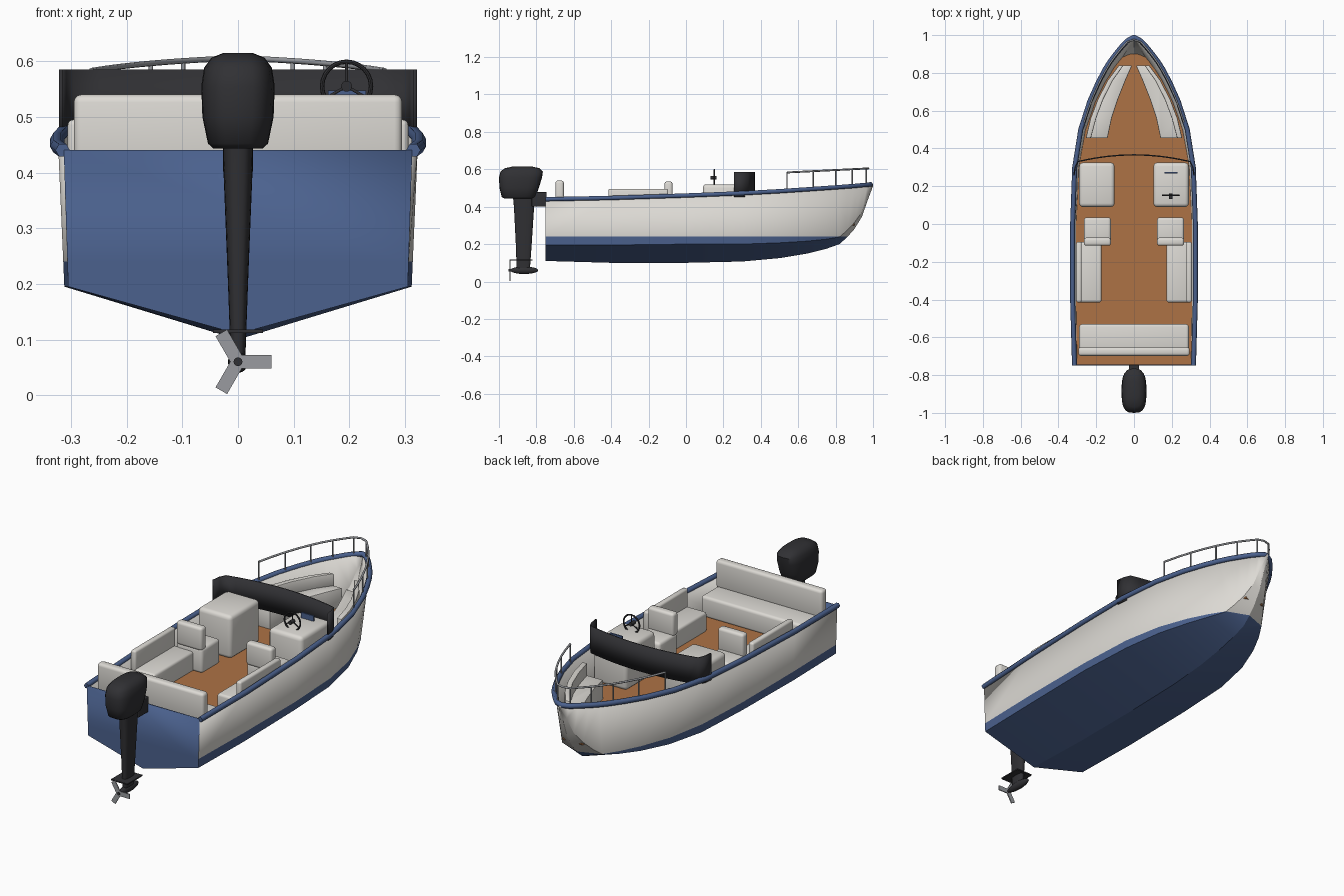
import bpy, bmesh, math
from mathutils import Vector, Matrix

if "Cube" in bpy.data.objects:
    bpy.data.objects.remove(bpy.data.objects["Cube"])


def mat(name, r, g, b):
    m = bpy.data.materials.new(name)
    m.diffuse_color = (r, g, b, 1)
    m.use_nodes = True
    m.node_tree.nodes["Principled BSDF"].inputs["Base Color"].default_value = m.diffuse_color
    return m


WHITE = mat("off_white", 0.72, 0.70, 0.66)
BLUE = mat("navy_blue", 0.07, 0.12, 0.27)
WOOD = mat("teak_wood", 0.42, 0.17, 0.06)
DARK = mat("charcoal", 0.03, 0.03, 0.034)
METAL = mat("grey_metal", 0.32, 0.33, 0.35)


def finish(name, bm, *mats, angle=35):
    me = bpy.data.meshes.new(name)
    bm.to_mesh(me)
    bm.free()
    ob = bpy.data.objects.new(name, me)
    bpy.context.collection.objects.link(ob)
    for m in mats:
        me.materials.append(m)
    bpy.ops.object.select_all(action='DESELECT')
    ob.select_set(True)
    bpy.context.view_layer.objects.active = ob
    bpy.ops.object.shade_smooth_by_angle(angle=math.radians(angle))
    return ob


def box(name, x0, x1, y0, y1, z0, z1, m, r=0.0):
    bm = bmesh.new()
    size = Vector((x1 - x0, y1 - y0, z1 - z0))
    mid = Vector((x0 + x1, y0 + y1, z0 + z1)) / 2
    bmesh.ops.create_cube(bm, size=1, matrix=Matrix.Translation(mid) @ Matrix.Diagonal((*size, 1)))
    if r:
        bmesh.ops.bevel(bm, geom=bm.edges[:], offset=r, segments=3, profile=0.5, affect='EDGES')
    return finish(name, bm, m)


def prism(name, pts, z0, z1, m, r=0.0):
    bm = bmesh.new()
    f = bm.faces.new([bm.verts.new((x, y, z0)) for x, y in pts])
    up = bmesh.ops.extrude_face_region(bm, geom=[f])['geom']
    bmesh.ops.translate(bm, vec=(0, 0, z1 - z0), verts=[v for v in up if isinstance(v, bmesh.types.BMVert)])
    bmesh.ops.recalc_face_normals(bm, faces=bm.faces[:])
    if r:
        edges = [e for e in bm.edges if len(e.link_faces) == 2 and e.calc_face_angle() > 0.7]
        bmesh.ops.bevel(bm, geom=edges, offset=r, segments=2, profile=0.5, affect='EDGES')
    return finish(name, bm, m)


def loft(name, rings, m, power=3, n=24):
    # stacked superellipse rings: (z, half width, y min, y max)
    bm = bmesh.new()
    rows = []
    for z, hx, ya, yb in rings:
        row = []
        for k in range(n):
            a = math.tau * k / n
            c, s = math.cos(a), math.sin(a)
            row.append(bm.verts.new((math.copysign(abs(c) ** (2 / power), c) * hx,
                                     (ya + yb) / 2 + math.copysign(abs(s) ** (2 / power), s) * (yb - ya) / 2, z)))
        rows.append(row)
    for a, b in zip(rows, rows[1:]):
        for k in range(n):
            bm.faces.new((a[k], a[(k + 1) % n], b[(k + 1) % n], b[k]))
    bm.faces.new(rows[0][::-1])
    bm.faces.new(rows[-1])
    return finish(name, bm, m, angle=45)


def tube(name, pts, r, m, res=1):
    cu = bpy.data.curves.new(name, 'CURVE')
    cu.dimensions = '3D'
    cu.bevel_depth, cu.bevel_resolution, cu.use_fill_caps = r, res, True
    sp = cu.splines.new('POLY')
    sp.points.add(len(pts) - 1)
    for p, q in zip(sp.points, pts):
        p.co = (*q, 1)
    cu.materials.append(m)
    ob = bpy.data.objects.new(name, cu)
    bpy.context.collection.objects.link(ob)
    bpy.ops.object.select_all(action='DESELECT')
    ob.select_set(True)
    bpy.context.view_layer.objects.active = ob
    bpy.ops.object.convert(target='MESH')
    return ob


# hull stations: y, keel z, chine x, chine z, sheer x, sheer z
ST = [(-.75, .11, .305, .195, .313, .44), (-.4, .10, .312, .195, .323, .447), (0, .10, .312, .20, .323, .46),
      (.3, .107, .297, .20, .312, .472), (.5, .125, .26, .207, .28, .483), (.65, .15, .205, .216, .232, .493),
      (.75, .175, .155, .226, .187, .50), (.82, .20, .112, .238, .15, .505), (.86, .235, .086, .272, .125, .508),
      (.90, .28, .06, .315, .095, .511), (.94, .345, .037, .37, .062, .515), (.97, .43, .018, .45, .034, .517),
      (1.0, .51, .001, .513, .003, .52)]


def at(y, k):
    for a, b in zip(ST, ST[1:]):
        if y <= b[0]:
            t = (y - a[0]) / (b[0] - a[0])
            return a[k] + (b[k] - a[k]) * t
    return ST[-1][k]


# hull shell, blue below the waterline and on the transom
bm = bmesh.new()
rows = [[bm.verts.new(p) for p in ((-sx, y, sz), (-cx, y, cz), (0, y, kz), (cx, y, cz), (sx, y, sz))]
        for y, kz, cx, cz, sx, sz in ST]
for a, b in zip(rows, rows[1:]):
    for j in range(4):
        bm.faces.new((a[j], b[j], b[j + 1], a[j + 1]))
bm.faces.new(rows[0])
bmesh.ops.bisect_plane(bm, geom=bm.verts[:] + bm.edges[:] + bm.faces[:], plane_co=(0, 0, .24), plane_no=(0, 0, 1))
bm.normal_update()
for f in bm.faces:
    f.material_index = int(f.calc_center_median().z < .24 or f.normal.y < -.9)
hull = finish("hull", bm, WHITE, BLUE, angle=25)
sol = hull.modifiers.new("thickness", 'SOLIDIFY')
sol.thickness, sol.offset = .01, -1

# rub rail along the sheer
side = [(sx + .002, min(y, .987), sz) for y, _, _, _, sx, sz in ST]
tube("rub_rail", side + [(-x, y, z) for x, y, z in side[::-1]], .013, BLUE)

# cockpit floor
edge = []
for y, kz, cx, cz, sx, sz in ST[:10]:
    t = (.305 - cz) / (sz - cz)
    edge.append((cx + (sx - cx) * t - .006, y + (.003 if y < -.7 else 0)))
prism("floor", edge + [(-x, y) for x, y in edge[::-1]], .30, .31, WOOD)

# stern bench
box("stern_bench_seat", -.29, .29, -.685, -.53, .305, .41, WHITE, .014)
box("stern_bench_back", -.295, .295, -.698, -.653, .40, .54, WHITE, .014)

# paired cockpit furniture
for s, tag in ((1, "right"), (-1, "left")):
    def pair(name, x0, x1, *rest):
        box(tag + "_" + name, min(s * x0, s * x1), max(s * x0, s * x1), *rest)
    pair("side_bench", .172, .295, -.415, -.095, .305, .405, WHITE, .012)
    pair("side_bench_back", .277, .306, -.415, -.095, .39, .495, WHITE, .01)
    pair("chair_seat", .122, .265, -.11, .035, .305, .43, WHITE, .015)
    pair("chair_back", .122, .265, -.115, -.072, .42, .535, WHITE, .013)
    pair("console", .103, .29, .09, .325, .305, .52, WHITE, .02)
    # bow seating along the hull
    ys = (.455, .56, .66, .76, .84)
    outer, mid, inner = (.255, .23, .192, .14, .08), (.228, .2, .163, .112, .055), (.14, .118, .085, .045, .01)
    for name, inn, z0, z1 in (("bow_seat", inner, .305, .405), ("bow_seat_back", mid, .395, .465)):
        pts = [(s * x, y) for x, y in zip(outer, ys)] + [(s * x, y) for x, y in list(zip(inn, ys))[::-1]]
        prism(tag + "_" + name, pts, z0, z1, WHITE, .005)

# dash panel and steering wheel
box("dash_panel", .162, .23, .268, .275, .512, .547, BLUE)
C = Vector((.195, .152, .555))
bpy.ops.mesh.primitive_torus_add(major_radius=.044, minor_radius=.004, major_segments=24, minor_segments=8,
                                 location=C, rotation=(math.pi / 2, 0, 0))
wheel = bpy.context.object
wheel.name = "steering_wheel"
wheel.data.materials.append(DARK)
tube("steering_hub", [C + Vector((0, -.02, 0)), C + Vector((0, .01, 0))], .01, DARK, 3)
for k in range(3):
    a = math.pi / 2 + math.tau * k / 3
    tube("steering_spoke", [C, C + Vector((math.cos(a), 0, math.sin(a))) * .044], .003, DARK)

# wraparound windshield
path = [(.318, .257), (.312, .30), (.298, .33)]
path += [(x, .366 - .036 * (x / .298) ** 2) for x in (.25, .2, .15, .1, .05)]
path = path + [(0, .366)] + [(-x, y) for x, y in path[::-1]]
bm = bmesh.new()
lo = [bm.verts.new((x, y, .452)) for x, y in path]
hi = [bm.verts.new((x, y, .585)) for x, y in path]
for i in range(len(path) - 1):
    bm.faces.new((lo[i], lo[i + 1], hi[i + 1], hi[i]))
shield = finish("windshield", bm, DARK)
sol = shield.modifiers.new("thickness", 'SOLIDIFY')
sol.thickness, sol.offset = .007, 0

# bow railing with posts
ry = (.54, .61, .68, .75, .80, .85, .89, .93, .965)
rail = [(at(y, 4) - .004, y, .583 + (y - .54) * .05) for y in ry]
tube("bow_rail", rail + [(0, .975, .605)] + [(-x, y, z) for x, y, z in rail[::-1]], .005, METAL, 2)
for i in (0, 2, 4, 6, 8):
    x, y, z = rail[i]
    for s in (1, -1):
        tube("rail_post", [(s * x, y, at(y, 5) - .005), (s * x, y, z)], .004, METAL, 2)

# outboard engine
loft("engine_cowl", [(.443, .044, -.97, -.82), (.452, .054, -.985, -.805), (.50, .064, -.997, -.787),
                     (.555, .066, -1.0, -.77), (.588, .061, -.992, -.765), (.606, .048, -.968, -.785),
                     (.615, .026, -.925, -.825)], DARK)
loft("engine_leg", [(.06, .013, -.905, -.835), (.2, .018, -.91, -.825), (.40, .026, -.92, -.812),
                    (.455, .027, -.925, -.805)], DARK)
box("engine_bracket", -.027, .027, -.825, -.745, .40, .478, DARK, .004)
box("cavitation_plate", -.045, .045, -.94, -.82, .112, .118, DARK)
bm = bmesh.new()
bmesh.ops.create_uvsphere(bm, u_segments=20, v_segments=12, radius=1,
                          matrix=Matrix.Translation((0, -.865, .06)) @ Matrix.Diagonal((.018, .075, .02, 1)))
finish("gearcase", bm, DARK, angle=60)

# three blade propeller
for k in range(3):
    bm = bmesh.new()
    turn = Matrix.Translation((0, -.942, .06)) @ Matrix.Rotation(math.tau * k / 3, 4, 'Y')
    bmesh.ops.create_cube(bm, size=1, matrix=turn @ Matrix.Translation((.03, 0, 0)) @ Matrix.Diagonal((.06, .005, .024, 1)))
    finish("propeller_blade", bm, METAL)
tube("propeller_hub", [(0, -.948, .06), (0, -.91, .06)], .008, DARK, 3)
